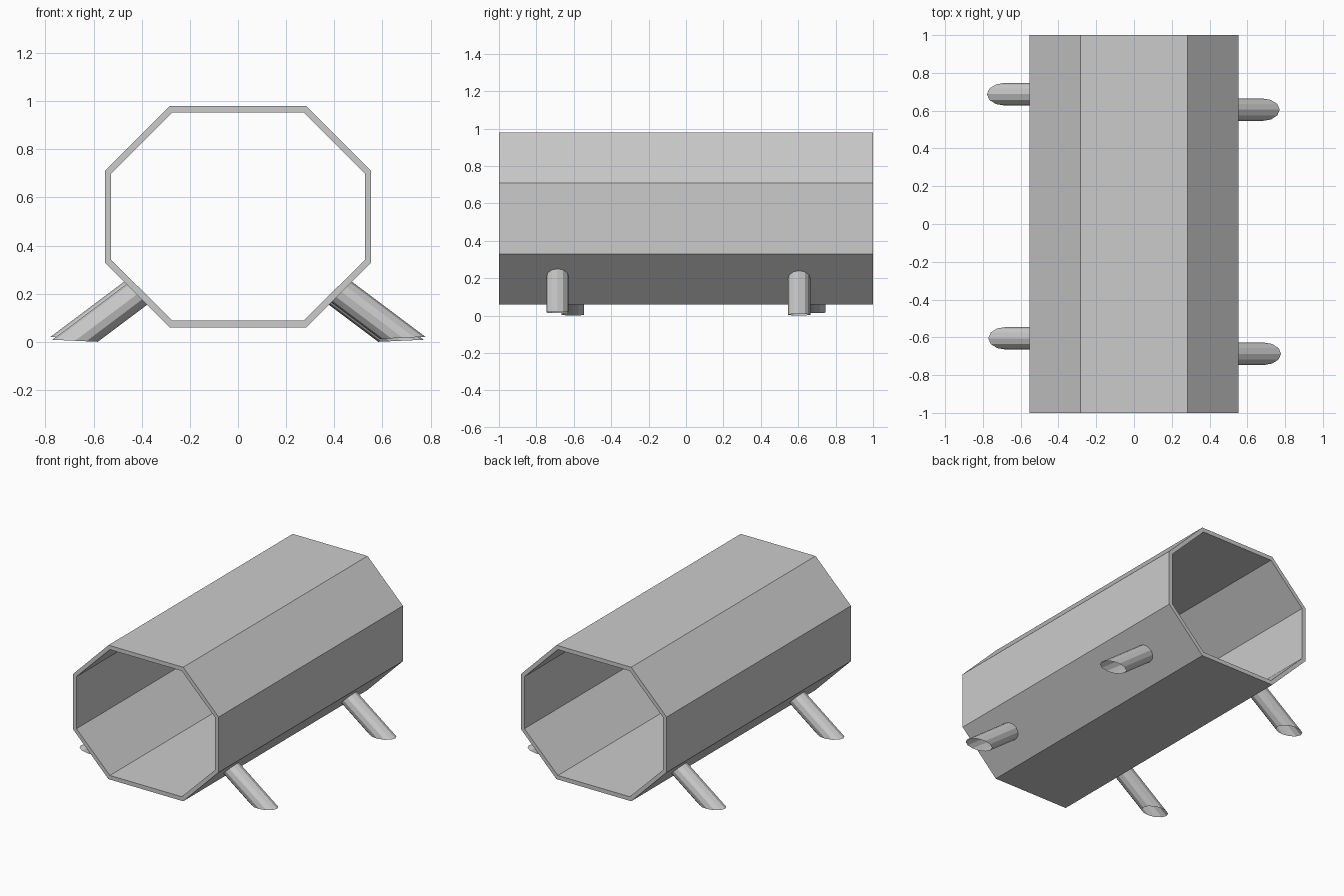
import bpy
from math import cos, sin, pi
from mathutils import Vector

if "Cube" in bpy.data.objects:
    bpy.data.objects.remove(bpy.data.objects["Cube"])


def make_object(name, verts, faces):
    mesh = bpy.data.meshes.new(name)
    mesh.from_pydata(verts, [], faces)
    mesh.update()
    obj = bpy.data.objects.new(name, mesh)
    bpy.context.collection.objects.link(obj)
    return obj


def octagon(half_w, flat_w, half_h, flat_h, zc=0.52):
    quarter = [(flat_w, half_h), (half_w, flat_h)]
    right = quarter + [(x, -z) for x, z in reversed(quarter)]
    ring = right + [(-x, -z) for x, z in right]
    return [(x, z + zc) for x, z in ring]


# Octagonal tunnel shell, open at both ends
outer = octagon(0.553, 0.284, 0.46, 0.19)
inner = octagon(0.527, 0.273, 0.432, 0.179)
rings = [(outer, -1), (outer, 1), (inner, 1), (inner, -1)]
verts = [(x, y, z) for ring, y in rings for x, z in ring]
faces = []
for r in range(4):
    s = (r + 1) % 4
    for i in range(8):
        j = (i + 1) % 8
        faces.append((r * 8 + i, r * 8 + j, s * 8 + j, s * 8 + i))
make_object("tunnel_shell", verts, faces)


# Slanted open tube leg, trimmed by the shell wall and by the ground
def leg(name, side, y, cx, cz, foot_z, sides=12, radius=0.06):
    d = Vector((0.8, 0, -0.6))
    up = Vector((0.6, 0, 0.8))

    def trim(p, normal, offset):
        return p + d * ((offset - p.dot(normal)) / d.dot(normal))

    wall_n = Vector((1, 0, -1))
    foot_n = Vector((-0.045, 0, 1))
    foot_off = foot_z - 0.045 * 0.579
    top, foot = [], []
    for i in range(sides):
        a = 2 * pi * i / sides
        p = Vector((cx, 0, cz)) + up * radius * cos(a) + Vector((0, radius * sin(a), 0))
        top.append(trim(p, wall_n, 0.205))
        foot.append(trim(p, foot_n, foot_off))
    # the left legs are the right legs turned half way round z
    pts = [(v.x * side, v.y * side + y * side, v.z) for v in top + foot]
    quads = [(i, sides + i, sides + (i + 1) % sides, (i + 1) % sides) for i in range(sides)]
    make_object(name, pts, quads)


for label, side in (("right", 1), ("left", -1)):
    leg(label + "_outer_leg", side, -0.687, 0.437, 0.202, 0.012)
    leg(label + "_inner_leg", side, 0.605, 0.427, 0.192, 0.0)
